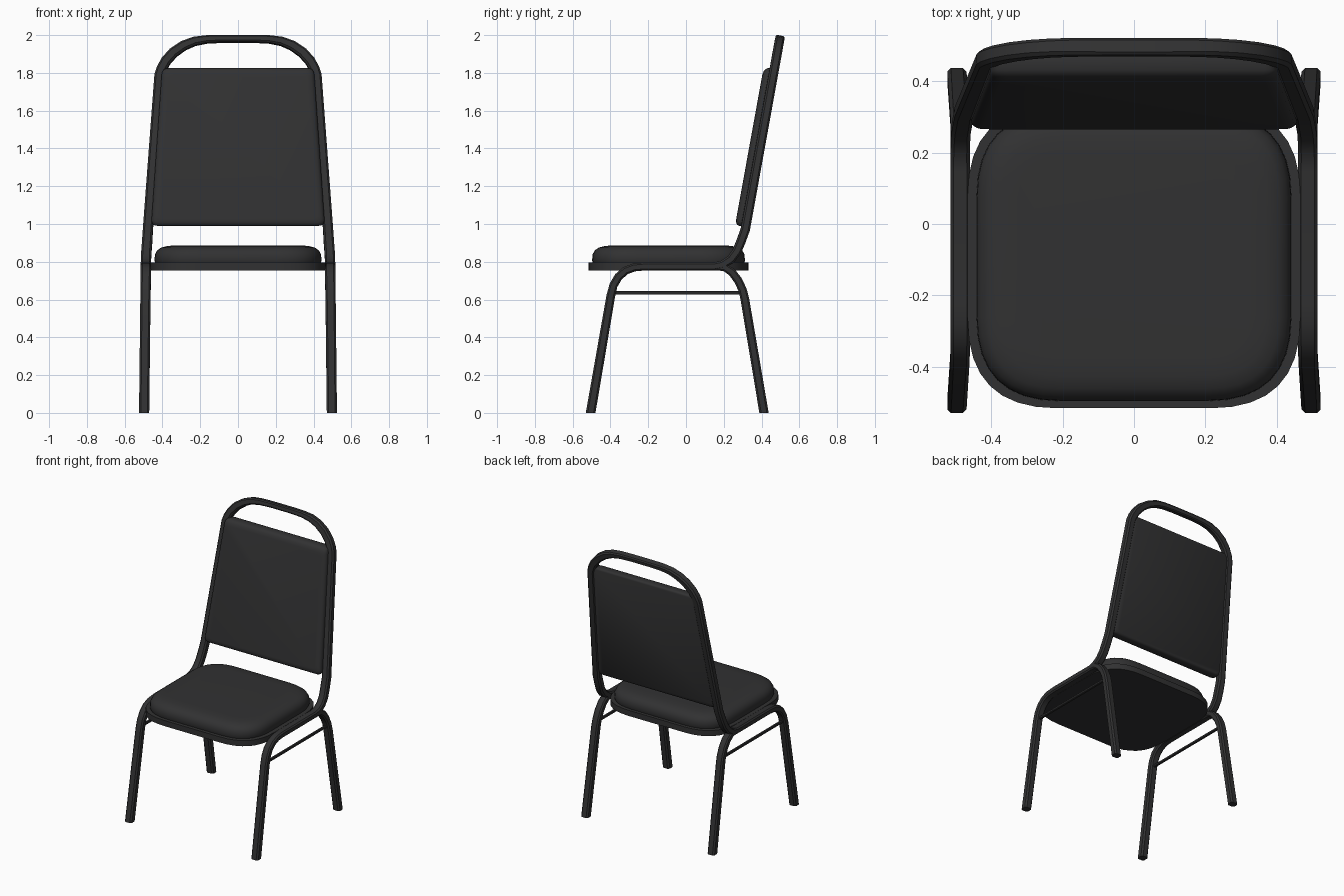
import bpy, bmesh, math
from mathutils import Vector

if "Cube" in bpy.data.objects:
    bpy.data.objects.remove(bpy.data.objects["Cube"])

black = bpy.data.materials.new("charcoal black")
black.diffuse_color = (0.031, 0.031, 0.032, 1)
black.use_nodes = True
black.node_tree.nodes["Principled BSDF"].inputs["Base Color"].default_value = black.diffuse_color


def loft(name, rings, angle=35):
    """Skin equal-length rings of points and cap both ends."""
    bm = bmesh.new()
    vs = [[bm.verts.new(p) for p in r] for r in rings]
    n = len(vs[0])
    for a, b in zip(vs, vs[1:]):
        for i in range(n):
            bm.faces.new((a[i], a[(i + 1) % n], b[(i + 1) % n], b[i]))
    bm.faces.new(vs[0])
    bm.faces.new(vs[-1])
    bmesh.ops.recalc_face_normals(bm, faces=bm.faces)
    me = bpy.data.meshes.new(name)
    bm.to_mesh(me)
    bm.free()
    me.materials.append(black)
    ob = bpy.data.objects.new(name, me)
    bpy.context.collection.objects.link(ob)
    bpy.ops.object.select_all(action='DESELECT')
    ob.select_set(True)
    bpy.context.view_layer.objects.active = ob
    bpy.ops.object.shade_smooth_by_angle(angle=math.radians(angle))
    return ob


def tube(name, path):
    """Sweep a chamfered rectangle along (x, y, z, width, depth) points."""
    pts = [Vector(p[:3]) for p in path]
    side, rings, last = Vector((1, 0, 0)), [], len(pts) - 1
    prev = None
    for i, p in enumerate(pts):
        d0 = (p - pts[max(i - 1, 0)]).normalized()
        d1 = (pts[min(i + 1, last)] - p).normalized()
        t = (d0 + d1).normalized()
        if prev:
            side = prev.rotation_difference(t) @ side
        prev = t
        side = (side - t * side.dot(t)).normalized()
        up = t.cross(side)
        w, d = path[i][3] / 2, path[i][4] / 2
        c = min(w, d) * 0.4
        sec = [(w, d - c), (w - c, d), (c - w, d), (-w, d - c),
               (-w, c - d), (c - w, -d), (w - c, -d), (w, c - d)]
        ring = [p + side * a + up * b for a, b in sec]
        if p.z == 0:                      # cut the feet level with the floor
            for v in ring:
                v.z = 0
        rings.append(ring)
    return loft(name, rings, 30)


def outline(corners, r, seg=8):
    """Polygon with softly rounded corners."""
    out, n = [], len(corners)
    cs = [Vector(c) for c in corners]
    for i, c in enumerate(cs):
        a = c + (cs[i - 1] - c).normalized() * r
        b = c + (cs[(i + 1) % n] - c).normalized() * r
        for k in range(seg + 1):
            t = k / seg
            out.append(a * (1 - t) ** 2 + c * 2 * t * (1 - t) + b * t * t)
    return out


def slab_ring(x, y0, y1, r, z, inset):
    x, y0, y1 = x - inset, y0 + inset, y1 - inset
    pts = outline([(-x, y0), (x, y0), (x, y1), (-x, y1)], r)
    return [(p.x, p.y, z) for p in pts]


# Seat pan and cushion
loft("seat_pan", [slab_ring(0.467, -0.517, 0.33, 0.25, z, 0) for z in (0.755, 0.795)])
loft("seat_cushion", [slab_ring(0.442, -0.497, 0.312, 0.235 - i, z, i) for z, i in
     ((0.79, 0.006), (0.805, 0), (0.838, 0.002), (0.86, 0.014),
      (0.875, 0.035), (0.884, 0.07), (0.887, 0.12))], 50)


# Backrest panel, leaning with the frame
def lean(z):
    return 0.5 - 0.181 * (2 - z)


def panel_ring(offset, i):
    pts = outline([(-0.46 + i, 0.99 + i), (0.46 - i, 0.99 + i),
                   (0.402 - i, 1.825 - i), (-0.402 + i, 1.825 - i)], 0.035, 4)
    return [(p.x, lean(p.y) + offset, p.y) for p in pts]


loft("backrest_panel", [panel_ring(o, i) for o, i in
     ((0.018, 0.012), (0.012, 0.003), (0.004, 0), (-0.036, 0),
      (-0.047, 0.006), (-0.054, 0.016), (-0.058, 0.035))], 50)

# Main frame: front legs, side rails and back hoop in one bent tube
half = [(0.497, -0.505, 0, 0.054, 0.052), (0.490, -0.398, 0.62, 0.054, 0.046),
        (0.489, -0.384, 0.675, 0.054, 0.044), (0.488, -0.358, 0.72, 0.054, 0.044),
        (0.488, -0.32, 0.753, 0.054, 0.043), (0.488, -0.275, 0.77, 0.054, 0.042),
        (0.488, -0.22, 0.775, 0.054, 0.042), (0.488, 0.15, 0.775, 0.054, 0.042),
        (0.488, 0.195, 0.785, 0.054, 0.044), (0.487, 0.237, 0.812, 0.054, 0.046),
        (0.485, 0.268, 0.853, 0.054, 0.048), (0.481, 0.290, 0.905, 0.054, 0.049),
        (0.477, lean(0.97), 0.97, 0.053, 0.049)]
half += [(x, lean(z), z, w, 0.049) for x, z, w in
         ((0.416, 1.785, 0.053), (0.405, 1.82, 0.053), (0.382, 1.862, 0.053),
          (0.342, 1.907, 0.053), (0.288, 1.944, 0.05), (0.23, 1.967, 0.045),
          (0.165, 1.977, 0.039), (0.08, 1.98, 0.036))]
tube("main_frame", half + [(-p[0],) + p[1:] for p in reversed(half)])

# Rear legs and the thin brace bars on each side
for label, s in (("right", 1), ("left", -1)):
    tube(label + "_rear_leg",
         [(s * 0.497, 0.413, 0, 0.054, 0.05), (s * 0.490, 0.312, 0.60, 0.054, 0.046),
          (s * 0.489, 0.300, 0.65, 0.054, 0.044), (s * 0.488, 0.277, 0.70, 0.054, 0.044),
          (s * 0.488, 0.243, 0.745, 0.054, 0.043), (s * 0.488, 0.205, 0.770, 0.054, 0.04),
          (s * 0.488, 0.16, 0.775, 0.052, 0.04)])
    tube(label + "_brace_bar",
         [(s * 0.489, -0.39, 0.635, 0.018, 0.018), (s * 0.489, 0.30, 0.635, 0.018, 0.018)])
